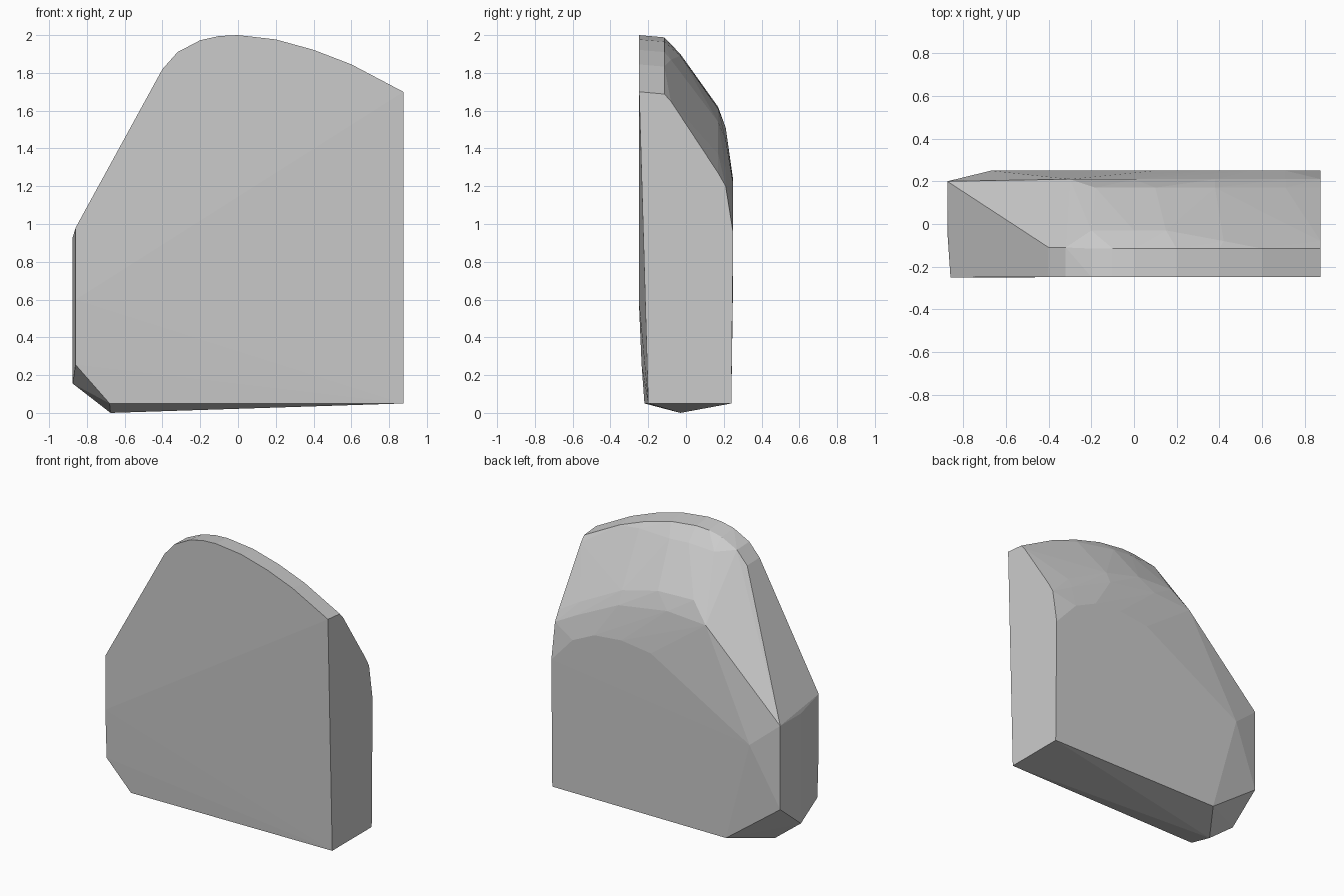
import bpy, bmesh

points = []


def band(y, profile, drop=0.0):
    """Add a row of (x, z) points lying at depth y."""
    points.extend((x, y, z - drop) for x, z in profile)


# Rounded crown, shared by the front edge and the start of the back slope
crown = [(-0.40, 1.82), (-0.32, 1.91), (-0.20, 1.973), (-0.10, 1.995), (0.0, 2.0),
         (0.20, 1.977), (0.40, 1.922), (0.60, 1.845), (0.87, 1.70)]
band(-0.248, crown)
band(-0.11, crown[:2], 0.005)
band(-0.115, crown[2:], 0.012)

# Back slope: upper shoulder, lower shoulder, edge of the flat back
band(-0.03, [(-0.20, 1.89), (0.0, 1.90), (0.15, 1.89)])
band(-0.08, [(0.42, 1.87), (0.87, 1.65)])
band(0.17, [(-0.18, 1.62), (0.10, 1.61), (0.38, 1.54), (0.71, 1.37), (0.87, 1.27)])
band(0.21, [(-0.30, 1.49), (0.0, 1.51), (0.38, 1.45), (0.71, 1.29), (0.87, 1.20)])
band(0.25, [(-0.67, 0.76), (0.10, 1.20), (0.33, 1.23), (0.54, 1.21),
            (0.71, 1.13), (0.87, 0.95)])

# Left side, with its lower end bevelled to a ridge
band(-0.25, [(-0.86, 0.98), (-0.86, 0.60)])
band(-0.235, [(-0.86, 0.255)])
band(-0.03, [(-0.875, 0.155), (-0.875, 0.93)])
band(0.20, [(-0.875, 0.93), (-0.875, 0.34)])

# Underside: shallow keel point and outer corners
band(-0.03, [(-0.675, 0.0)])
band(-0.22, [(-0.68, 0.05)])
band(-0.20, [(0.875, 0.05)])
band(0.24, [(-0.48, 0.05), (0.875, 0.05)])

# Wrap everything in one faceted convex block
bm = bmesh.new()
for p in points:
    bm.verts.new((min(p[0], 0.875) if p[0] < 0.87 else 0.875, p[1], p[2]))
result = bmesh.ops.convex_hull(bm, input=bm.verts)
loose = [v for v in bm.verts if not v.link_faces]
bmesh.ops.delete(bm, geom=loose, context='VERTS')
bmesh.ops.dissolve_limit(bm, angle_limit=0.01, verts=bm.verts, edges=bm.edges)
bmesh.ops.recalc_face_normals(bm, faces=bm.faces)

mesh = bpy.data.meshes.new("stone_block")
bm.to_mesh(mesh)
bm.free()
block = bpy.data.objects.new("stone_block", mesh)
bpy.context.collection.objects.link(block)
